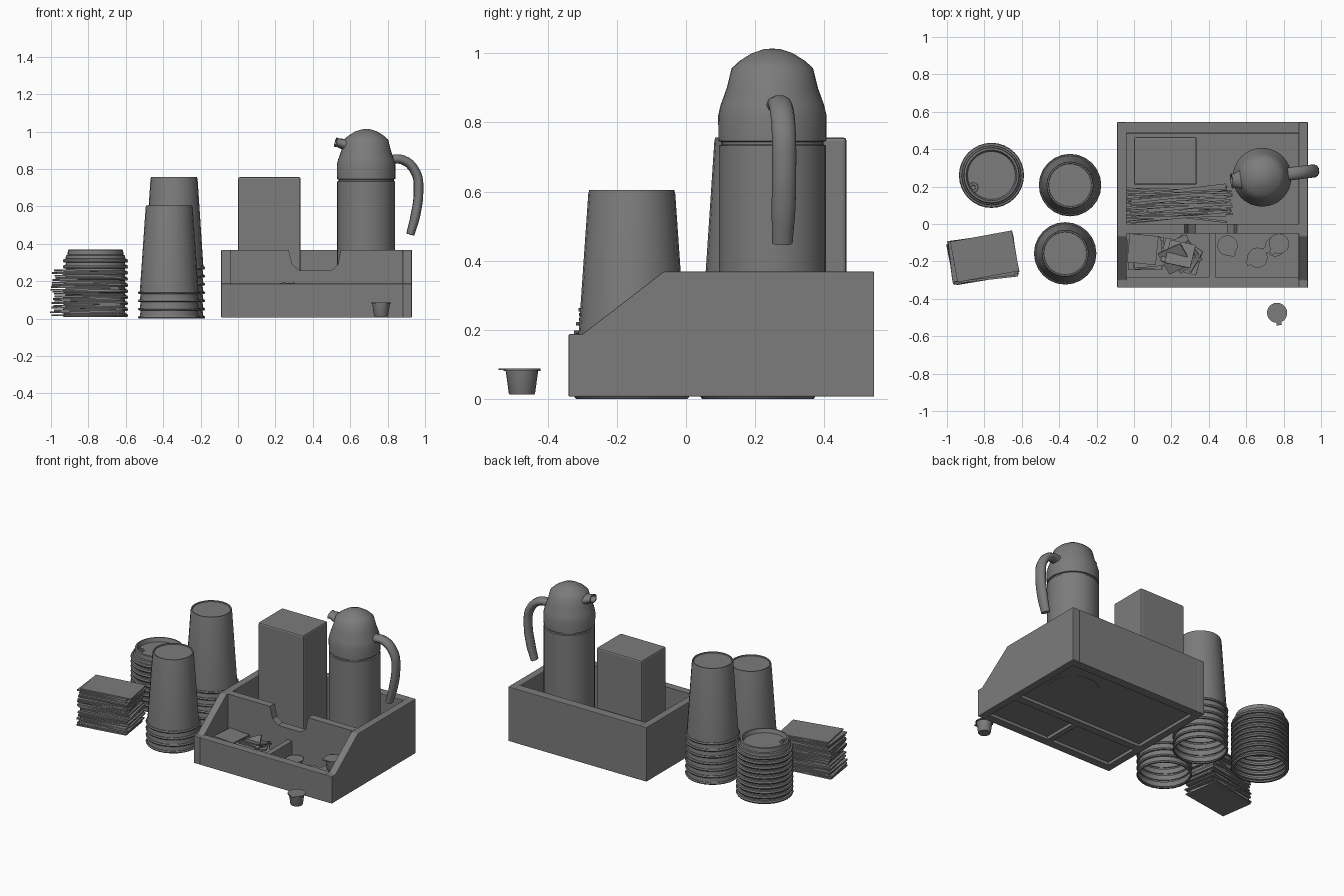
import bpy, bmesh, math, random
from mathutils import Matrix, Vector

random.seed(4)
if bpy.data.objects.get("Cube"):
    bpy.data.objects.remove(bpy.data.objects["Cube"])

grey = bpy.data.materials.new("mid_grey")
grey.use_nodes = True
grey.diffuse_color = (0.2, 0.2, 0.2, 1)
grey.node_tree.nodes["Principled BSDF"].inputs["Base Color"].default_value = (0.2, 0.2, 0.2, 1)


def finish(name, bm, loc=(0, 0, 0), smooth=0, bevel=0):
    mesh = bpy.data.meshes.new(name)
    bm.to_mesh(mesh)
    bm.free()
    ob = bpy.data.objects.new(name, mesh)
    bpy.context.collection.objects.link(ob)
    mesh.materials.append(grey)
    ob.location = loc
    if bevel:
        mod = ob.modifiers.new("soft_edges", "BEVEL")
        mod.width, mod.segments = bevel, 2
    if smooth:
        bpy.ops.object.select_all(action="DESELECT")
        ob.select_set(True)
        bpy.context.view_layer.objects.active = ob
        bpy.ops.object.shade_smooth_by_angle(angle=math.radians(smooth))
    return ob


def add_box(bm, size, matrix):
    bmesh.ops.create_cube(bm, size=1, matrix=matrix @ Matrix.Diagonal((*size, 1)))


def box(name, lo, hi, bevel=0):
    lo, hi = Vector(lo), Vector(hi)
    bm = bmesh.new()
    add_box(bm, hi - lo, Matrix.Translation((lo + hi) / 2))
    return finish(name, bm, bevel=bevel)


def prism(name, points, axis, start, depth, bevel=0):
    """Extrude an outline of (a, z) points along x or y."""
    bm = bmesh.new()
    place = (lambda a, z: (start, a, z)) if axis == "x" else (lambda a, z: (a, start, z))
    face = bm.faces.new([bm.verts.new(place(a, z)) for a, z in points])
    ext = bmesh.ops.extrude_face_region(bm, geom=[face])["geom"]
    move = (depth, 0, 0) if axis == "x" else (0, depth, 0)
    bmesh.ops.translate(bm, vec=move, verts=[g for g in ext if isinstance(g, bmesh.types.BMVert)])
    bmesh.ops.recalc_face_normals(bm, faces=bm.faces)
    return finish(name, bm, bevel=bevel)


def lathe(name, profile, loc, sides=32, smooth=30):
    """Turn (radius, z) points, given from bottom to top, around z."""
    bm = bmesh.new()
    rings = []
    for r, z in profile:
        if r == 0:
            rings.append([bm.verts.new((0, 0, z))] * sides)
        else:
            rings.append([bm.verts.new((r * math.cos(i * math.tau / sides),
                                        r * math.sin(i * math.tau / sides), z)) for i in range(sides)])
    for a, b in zip(rings, rings[1:]):
        for i in range(sides):
            j = (i + 1) % sides
            bm.faces.new(list(dict.fromkeys((a[i], a[j], b[j], b[i]))))
    return finish(name, bm, loc, smooth)


# Tray: stepped side walls, back, front lip, floor and partitions
side = [(-.34, .006), (.545, .006), (.545, .368), (-.065, .368), (-.30, .187), (-.34, .187)]
for label, x in (("right", -.09), ("left", .88)):
    prism("tray_wall_" + label, side, "x", x, .05, .004)
box("tray_back", (-.042, .485, .006), (.882, .545, .368), .003)
box("tray_front", (-.042, -.34, .006), (.882, -.285, .187), .003)
box("tray_floor", (-.045, -.29, .026), (.885, .49, .032))
notched = [(-.042, .006), (.882, .006), (.882, .368), (.55, .368), (.535, .29), (.50, .258),
           (.33, .258), (.29, .29), (.27, .368), (-.042, .368)]
prism("tray_partition", notched, "y", -.05, .05)
box("tray_divider", (.40, -.288, .006), (.435, -.048, .182))

# Tall carton
box("tall_box", (0, .21, .03), (.335, .465, .757), .01)

# Insulated jug
jug = (.685, .25, 0)
turn = math.radians(7)
lathe("jug_body", [(0, .024), (.155, .024), (.155, .733), (.148, .736), (.148, .744), (.156, .746),
                   (.157, .82), (.15, .85), (.132, .90), (.118, .957), (.095, .978),
                   (.06, 1.0), (.025, 1.012), (0, 1.014)], jug, 32, 35)
spout = lathe("jug_spout", [(.05, 0), (.032, .06), (.023, .105), (.026, .118), (.02, .118), (.016, .08),
                            (0, .08)], jug, 16, 40)
spout.matrix_world = (Matrix.Translation(jug) @ Matrix.Rotation(turn, 4, "Z")
                      @ Matrix.Translation((-.05, 0, .915)) @ Matrix.Rotation(math.radians(-76), 4, "Y")
                      @ Matrix.Diagonal((1, 1.6, 1, 1)))

path = bpy.data.curves.new("jug_handle", "CURVE")
path.dimensions = "3D"
path.bevel_depth, path.bevel_resolution, path.resolution_u = .026, 3, 5
path.use_fill_caps = True
spline = path.splines.new("BEZIER")
points = [(.10, .845, 1), (.20, .848, 1), (.268, .78, 1), (.282, .68, 1), (.265, .55, 1), (.238, .45, .85)]
spline.bezier_points.add(len(points) - 1)
for bp, (x, z, r) in zip(spline.bezier_points, points):
    bp.co, bp.radius = (x, 0, z), r
    bp.handle_left_type = bp.handle_right_type = "AUTO"
handle = bpy.data.objects.new("jug_handle", path)
bpy.context.collection.objects.link(handle)
handle.location, handle.rotation_euler, handle.scale = jug, (0, 0, turn), (1, 1.35, 1)
path.materials.append(grey)
bpy.ops.object.select_all(action="DESELECT")
handle.select_set(True)
bpy.context.view_layer.objects.active = handle
bpy.ops.object.convert(target="MESH")
bpy.ops.object.shade_smooth_by_angle(angle=math.radians(40))


# Upturned paper cups, nested so that only the rims of the lower ones show
def cup_stack(name, loc, count, top):
    step, profile = .044, []
    for i in range(count):
        z = i * step
        profile += [(.153, z), (.162, z), (.167, z + .007), (.162, z + .014), (.157, z + .014)]
        if i < count - 1:
            profile.append((.153, z + step - .002))
    profile += [(.126, top - .012), (.123, top), (.116, top), (.114, top - .006), (0, top - .006)]
    lathe(name, profile, loc, 24, 35)


cup_stack("cup_stack_back", (-.342, .208, 0), 7, .757)
cup_stack("cup_stack_front", (-.368, -.157, 0), 4, .605)

# Stack of lids with a sipping hole on the top one
lids, gap = 10, .0325
rows = []
for i in range(lids):
    z = .008 + i * gap
    rows += [(.158, z), (.170, z), (.174, z + .008), (.170, z + .018), (.160, z + .020)]
rows += [(.158, .338), (.150, .342), (.147, .368), (.136, .370), (.128, .345), (0, .345)]
lathe("lid_stack", rows, (-.762, .26, 0), 32, 35)
lathe("lid_sip_ring", [(.028, .344), (.026, .352), (.014, .352), (.012, .346)], (-.86, .195, 0), 12)

# Loose pile of napkins
bm = bmesh.new()
sheets = 20
for i in range(sheets):
    spot = Matrix.Translation((-.808 + random.uniform(-.012, .012), -.182 + random.uniform(-.01, .01),
                               .02 + i * .0124))
    yaw = Matrix.Rotation(math.radians(9 + random.uniform(-3, 3)), 4, "Z")
    tilt = Matrix.Rotation(random.uniform(-.015, .015), 4, "Y")
    add_box(bm, (.335, .22, .009), spot @ yaw @ tilt)
finish("napkins", bm)

# Stirrers lying in the rear compartment
bm = bmesh.new()
for i in range(42):
    spot = Matrix.Translation((.24 + random.uniform(-.02, .02), .108 + random.uniform(-.075, .075),
                               .03 + (i // 6) * .009))
    add_box(bm, (.54, .011, .006), spot @ Matrix.Rotation(random.uniform(-.13, .13), 4, "Z"))
finish("stirrers", bm)

# Sugar packets: a flat pile and a tumbled pile
bm = bmesh.new()
for i in range(9):
    spot = Matrix.Translation((.06 + random.uniform(-.02, .02), -.15 + random.uniform(-.02, .02), .04 + i * .013))
    add_box(bm, (.155, .155, .008), spot @ Matrix.Rotation(random.uniform(-.15, .15), 4, "Z"))
for i in range(9):
    spot = Matrix.Translation((.26 + random.uniform(-.05, .05), -.165 + random.uniform(-.03, .03), .07 + i * .012))
    yaw = Matrix.Rotation(random.uniform(-.7, .7), 4, "Z")
    tilt = Matrix.Rotation(random.uniform(-.45, .1), 4, "Y") @ Matrix.Rotation(random.uniform(-.3, .3), 4, "X")
    add_box(bm, (.14, .13, .008), spot @ yaw @ tilt)
finish("sugar_packets", bm)

# Creamer pods with peel tabs
pods = [("front", .765, -.475, .012, -80), ("a", .5, -.115, .032, -60), ("b", .66, -.18, .032, -150),
        ("c", .755, -.12, .032, 200), ("d", .775, -.105, .105, -130)]
for label, x, y, z, angle in pods:
    lathe("creamer_" + label, [(0, 0), (.036, 0), (.038, .004), (.047, .068), (.054, .069), (.054, .075),
                               (0, .075)], (x, y, z), 20)
    bm = bmesh.new()
    add_box(bm, (.03, .028, .004), Matrix.Translation((.052, 0, .073)))
    tab = finish("creamer_tab_" + label, bm, (x, y, z))
    tab.rotation_euler.z = math.radians(angle)
